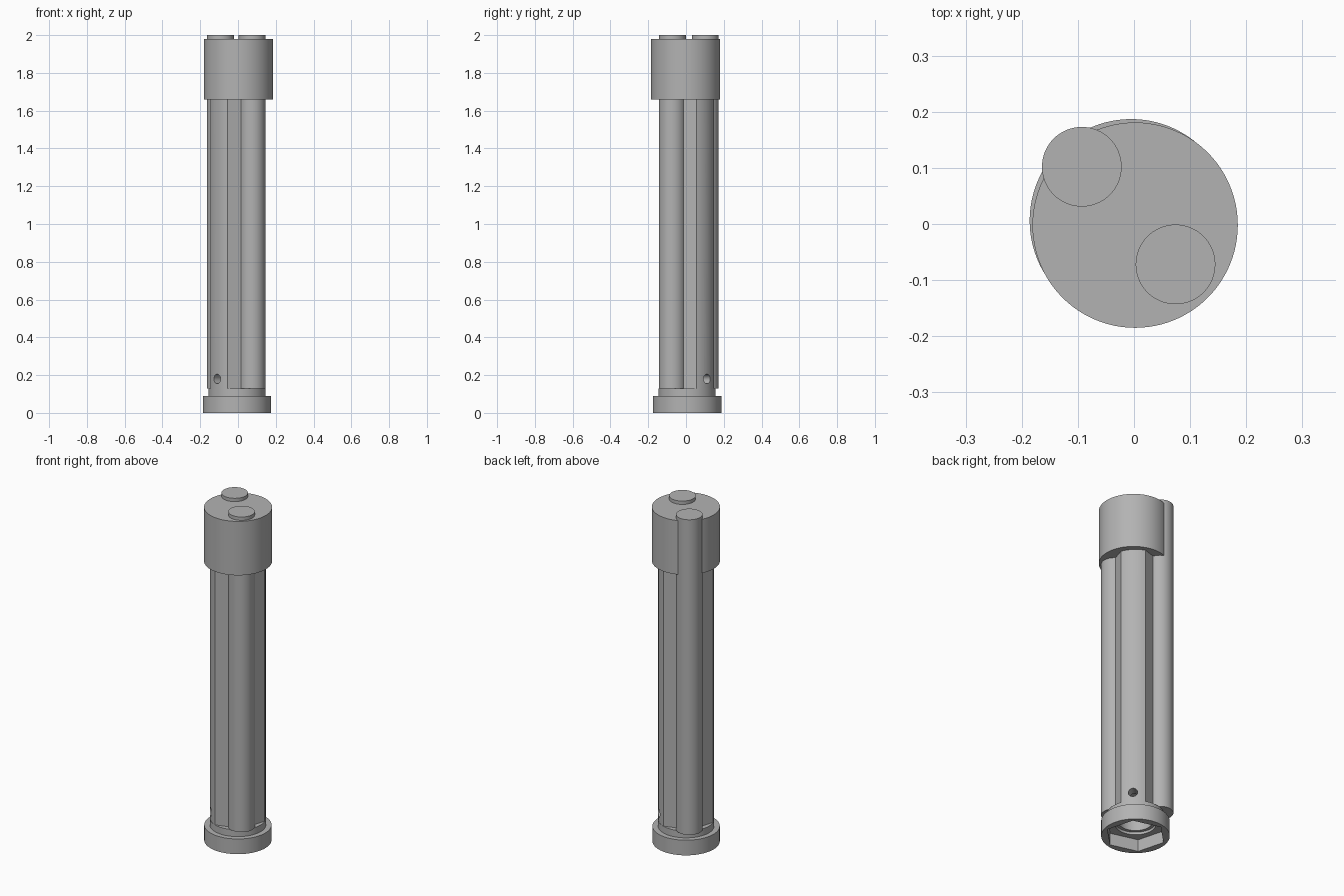
import bpy, bmesh, math
from mathutils import Vector

if "Cube" in bpy.data.objects:
    bpy.data.objects.remove(bpy.data.objects["Cube"])

CX, CY = -0.005, 0.006          # axis of base and core
DIAG = math.radians(45)         # ribs lie on this diagonal

grey = bpy.data.materials.new("plain grey")
grey.diffuse_color = (0.45, 0.45, 0.45, 1)
grey.use_nodes = True
grey.node_tree.nodes["Principled BSDF"].inputs["Base Color"].default_value = grey.diffuse_color


def prism(name, pts, z0, z1):
    """Extrude a closed outline from z0 to z1."""
    bm = bmesh.new()
    face = bm.faces.new([bm.verts.new((x, y, z0)) for x, y in pts])
    top = bmesh.ops.extrude_face_region(bm, geom=[face])["geom"]
    verts = [g for g in top if isinstance(g, bmesh.types.BMVert)]
    bmesh.ops.translate(bm, verts=verts, vec=Vector((0, 0, z1 - z0)))
    bmesh.ops.recalc_face_normals(bm, faces=bm.faces[:])
    me = bpy.data.meshes.new(name)
    bm.to_mesh(me)
    bm.free()
    me.materials.append(grey)
    ob = bpy.data.objects.new(name, me)
    bpy.context.collection.objects.link(ob)
    return ob


def ring(r, n=96, cx=CX, cy=CY, start=0.0):
    return [(cx + r * math.cos(start + i * math.tau / n),
             cy + r * math.sin(start + i * math.tau / n)) for i in range(n)]


def cut(ob, *cutters):
    for c in cutters:
        m = ob.modifiers.new(c.name, "BOOLEAN")
        m.operation, m.object, m.solver = "DIFFERENCE", c, "EXACT"


# Core: two rounded ribs joined by slanted flanks (u along ribs, v across)
R, HALF = 0.15, 0.065
a = math.asin(HALF / R)
rib = [(R * math.cos(-a + 2 * a * i / 12), R * math.sin(-a + 2 * a * i / 12))
       for i in range(13)]
half = [(0.069, -0.1)] + rib + [(0.069, 0.1)]
outline = half + [(-u, -v) for u, v in half]
c, s = math.cos(DIAG), math.sin(DIAG)
core = prism("core", [(CX + u * c - v * s, CY + u * s + v * c) for u, v in outline],
             0.12, 1.70)

# Base ring, collar and top cap
base = prism("base_ring", ring(0.181), 0.0, 0.09)
collar = prism("collar", ring(0.151), 0.085, 0.13)
cap = prism("top_cap", ring(0.183, cx=0.002, cy=-0.002), 1.66, 1.98)

# Two long rods running the full height
rod_back = prism("rod_back", ring(0.071, 64, -0.093, 0.102), 0.13, 2.0)
rod_front = prism("rod_front", ring(0.071, 64, 0.074, -0.072), 0.13, 2.0)

# Cutters: hexagonal socket, bore and cross pin hole
socket = prism("socket_cutter", ring(0.163, 6, start=DIAG), -0.05, 0.07)
bore = prism("bore_cutter", ring(0.108, 64), -0.05, 0.125)
core_bore = prism("core_bore_cutter", ring(0.09, 64), 0.0, 0.28)
pin = prism("pin_hole_cutter", ring(0.025, 32, 0, 0), -0.3, 0.3)
pin.rotation_euler = (math.pi / 2, 0, DIAG + math.pi / 2)
pin.location = (CX, CY, 0.18)
cutters = (socket, bore, core_bore, pin)
bpy.context.view_layer.update()
cut(base, socket, bore)
cut(collar, core_bore)
cut(core, core_bore, pin)

# Apply cuts, remove cutters, shade rounded sides smooth
for ob in (base, collar, core):
    bpy.context.view_layer.objects.active = ob
    for m in list(ob.modifiers):
        bpy.ops.object.modifier_apply(modifier=m.name)
for ob in cutters:
    bpy.data.objects.remove(ob)
bpy.ops.object.select_all(action="DESELECT")
for ob in (base, collar, cap, core, rod_back, rod_front):
    ob.select_set(True)
bpy.context.view_layer.objects.active = core
bpy.ops.object.shade_smooth_by_angle(angle=math.radians(25))
